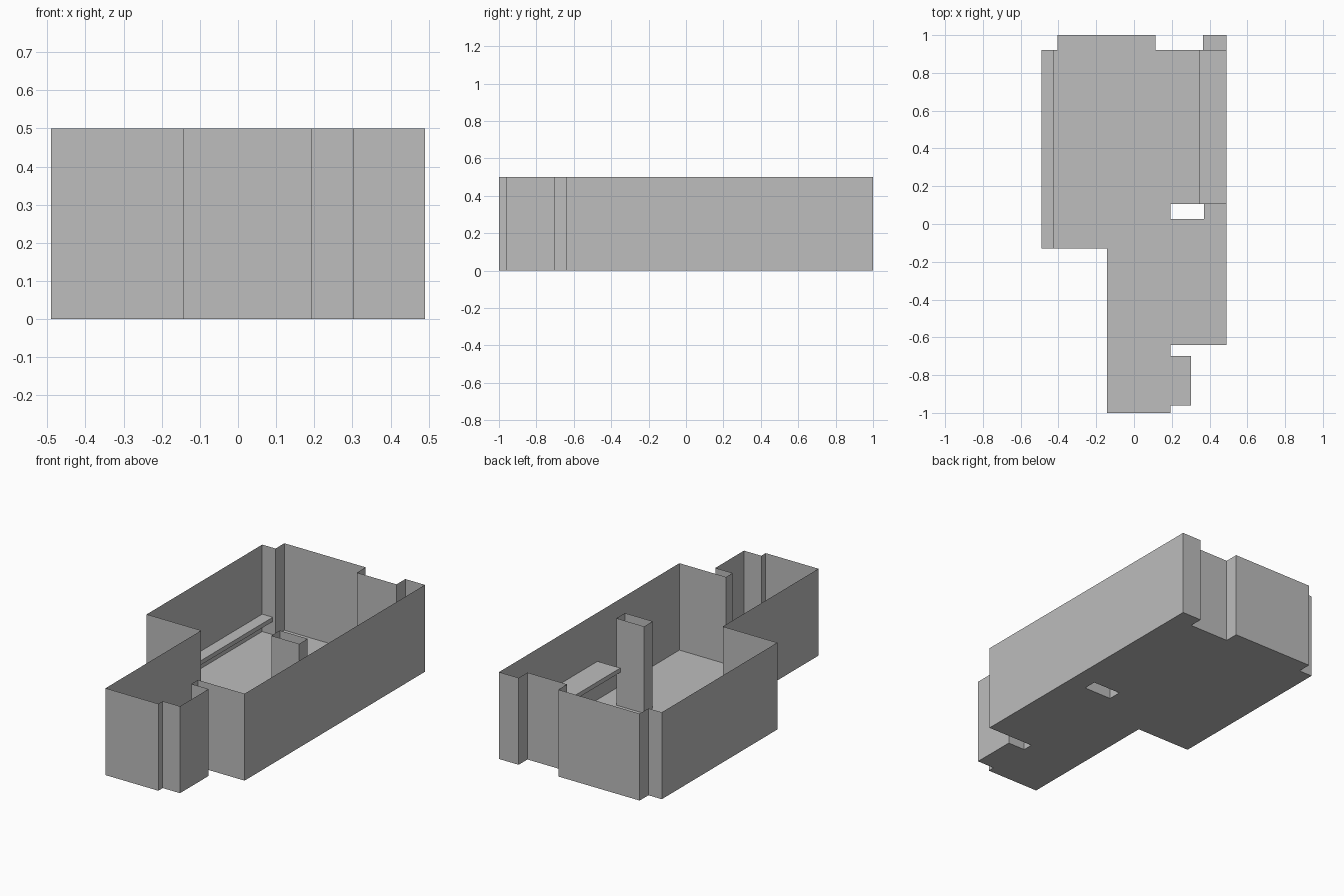
import bpy
import bmesh

HEIGHT = 0.5

# Remove the default cube
cube = bpy.data.objects.get("Cube")
if cube:
    bpy.data.objects.remove(cube, do_unlink=True)

# Single grey material
grey = bpy.data.materials.new("plain grey")
grey.use_nodes = True
colour = (0.51, 0.51, 0.51, 1)
grey.diffuse_color = colour
grey.node_tree.nodes["Principled BSDF"].inputs["Base Color"].default_value = colour


def add_object(name, bm):
    mesh = bpy.data.meshes.new(name)
    bm.to_mesh(mesh)
    bm.free()
    mesh.materials.append(grey)
    obj = bpy.data.objects.new(name, mesh)
    bpy.context.collection.objects.link(obj)
    return obj


def rectangle(x0, x1, y0, y1):
    return [(x0, y0), (x1, y0), (x1, y1), (x0, y1)]


def add_loop(bm, points, z):
    return [bm.verts.new((x, y, z)) for x, y in points]


def add_walls(name, points, height):
    """Thin sheet walls standing on a closed plan, open above and below."""
    bm = bmesh.new()
    low, high = add_loop(bm, points, 0), add_loop(bm, points, height)
    for i in range(len(points)):
        j = (i + 1) % len(points)
        bm.faces.new((low[i], low[j], high[j], high[i]))
    return add_object(name, bm)


def add_floor(name, outline, hole):
    """Flat floor filled between the outline and the hole."""
    bm = bmesh.new()
    edges = []
    for points in (outline, hole):
        loop = add_loop(bm, points, 0)
        edges += [bm.edges.new((loop[i - 1], loop[i])) for i in range(len(loop))]
    bmesh.ops.triangle_fill(bm, use_beauty=True, edges=edges, normal=(0, 0, 1))
    return add_object(name, bm)


def add_slab(name, points, z0, z1):
    bm = bmesh.new()
    face = bm.faces.new(add_loop(bm, points, z0))
    top = bmesh.ops.extrude_face_region(bm, geom=[face], use_keep_orig=True)
    moved = [v for v in top["geom"] if isinstance(v, bmesh.types.BMVert)]
    bmesh.ops.translate(bm, verts=moved, vec=(0, 0, z1 - z0))
    bmesh.ops.recalc_face_normals(bm, faces=bm.faces)
    return add_object(name, bm)


# Room plan, anticlockwise from the front
plan = [
    (-0.143, -1), (0.193, -1), (0.193, -0.96), (0.303, -0.96),
    (0.303, -0.7), (0.193, -0.7), (0.193, -0.64), (0.49, -0.64),
    (0.49, 1), (0.365, 1), (0.365, 0.92), (0.113, 0.92),
    (0.113, 1), (-0.405, 1), (-0.405, 0.92), (-0.49, 0.92),
    (-0.49, -0.13), (-0.143, -0.13),
]
shaft = rectangle(0.193, 0.37, 0.027, 0.105)

# Walls, hollow shaft and floor
add_walls("outer_walls", plan, HEIGHT)
add_walls("shaft_walls", shaft, HEIGHT)
add_floor("floor", plan, shaft)

# Shelves along the two long walls
add_slab("right_shelf", rectangle(-0.49, -0.423, -0.13, 0.92), 0.075, 0.1)
add_slab("left_shelf", rectangle(0.345, 0.49, 0.105, 0.92), 0.195, 0.22)
